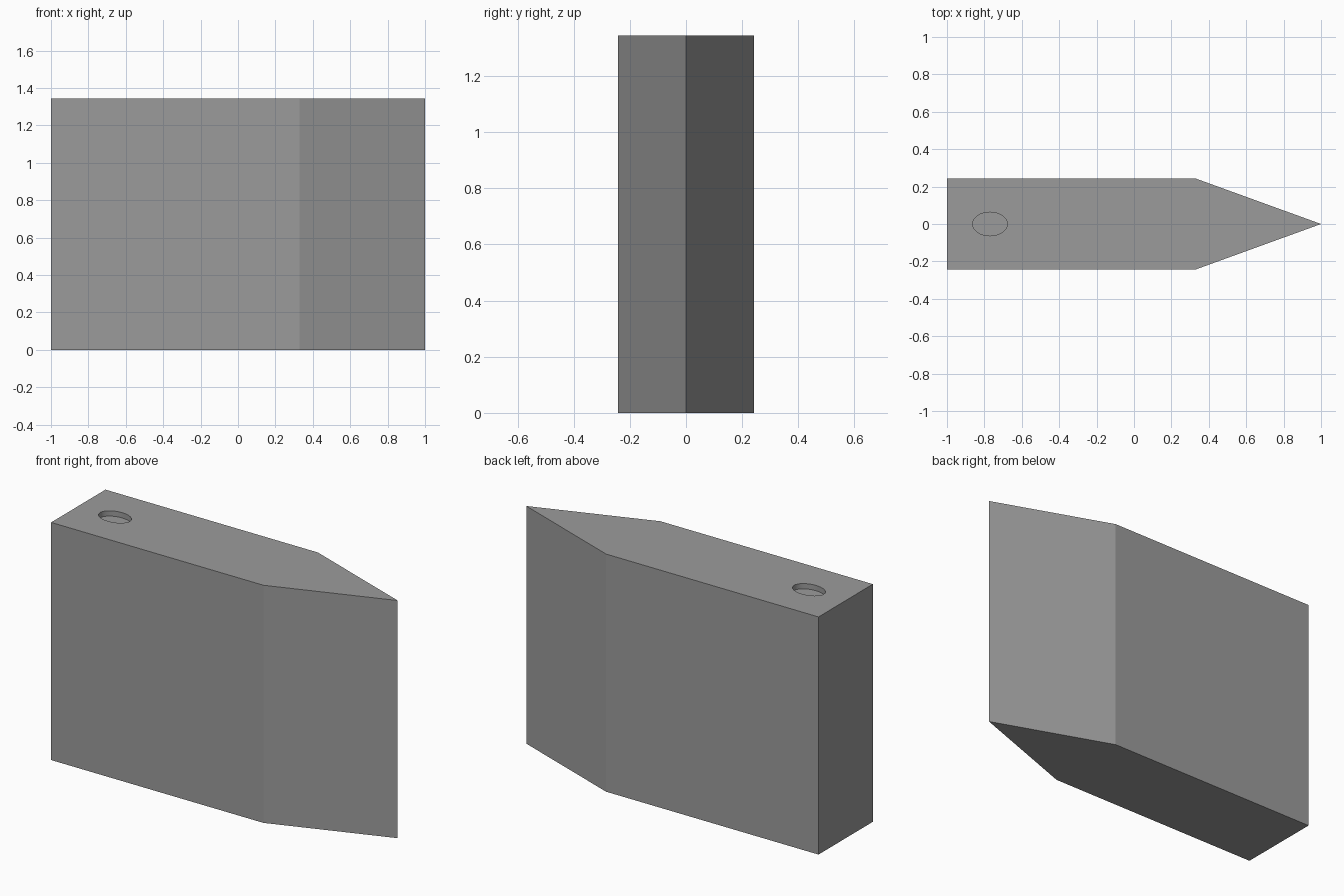
import bpy, bmesh, math

if "Cube" in bpy.data.objects:
    bpy.data.objects.remove(bpy.data.objects["Cube"])

HEIGHT = 1.345
HALF = 0.243


def prism(name, outline, z0, z1):
    """Extrude a closed XY outline from z0 up to z1."""
    bm = bmesh.new()
    base = bm.faces.new([bm.verts.new((x, y, z0)) for x, y in outline])
    top = bmesh.ops.extrude_face_region(bm, geom=[base])["geom"]
    bmesh.ops.translate(bm, vec=(0, 0, z1 - z0),
                        verts=[v for v in top if isinstance(v, bmesh.types.BMVert)])
    bmesh.ops.recalc_face_normals(bm, faces=bm.faces)
    mesh = bpy.data.meshes.new(name)
    bm.to_mesh(mesh)
    bm.free()
    obj = bpy.data.objects.new(name, mesh)
    bpy.context.collection.objects.link(obj)
    return obj


# Dark grey finish
grey = bpy.data.materials.new("dark_grey")
grey.diffuse_color = (0.33, 0.33, 0.33, 1)
grey.use_nodes = True
grey.node_tree.nodes["Principled BSDF"].inputs["Base Color"].default_value = grey.diffuse_color

# Block with a flat back end and a wedge-shaped nose
body = prism("wedge_block",
             [(-1, -HALF), (0.33, -HALF), (1, 0), (0.33, HALF), (-1, HALF)],
             0, HEIGHT)
body.data.materials.append(grey)

# Shallow oval recess in the top face
oval = [(-0.77 + 0.093 * math.cos(a), 0.063 * math.sin(a))
        for a in (math.tau * i / 32 for i in range(32))]
cutter = prism("recess_cutter", oval, HEIGHT - 0.03, HEIGHT + 0.1)
cutter.data.materials.append(grey)
cutter.hide_render = True

cut = body.modifiers.new("oval_recess", 'BOOLEAN')
cut.operation = 'DIFFERENCE'
cut.solver = 'EXACT'
cut.object = cutter

# Bake the cut so only the finished block remains
bpy.context.view_layer.objects.active = body
body.select_set(True)
bpy.ops.object.modifier_apply(modifier=cut.name)
bpy.data.objects.remove(cutter)

# Keep the nose edges crisp, smooth only the recess wall
bpy.ops.object.shade_smooth_by_angle(angle=math.radians(18))
